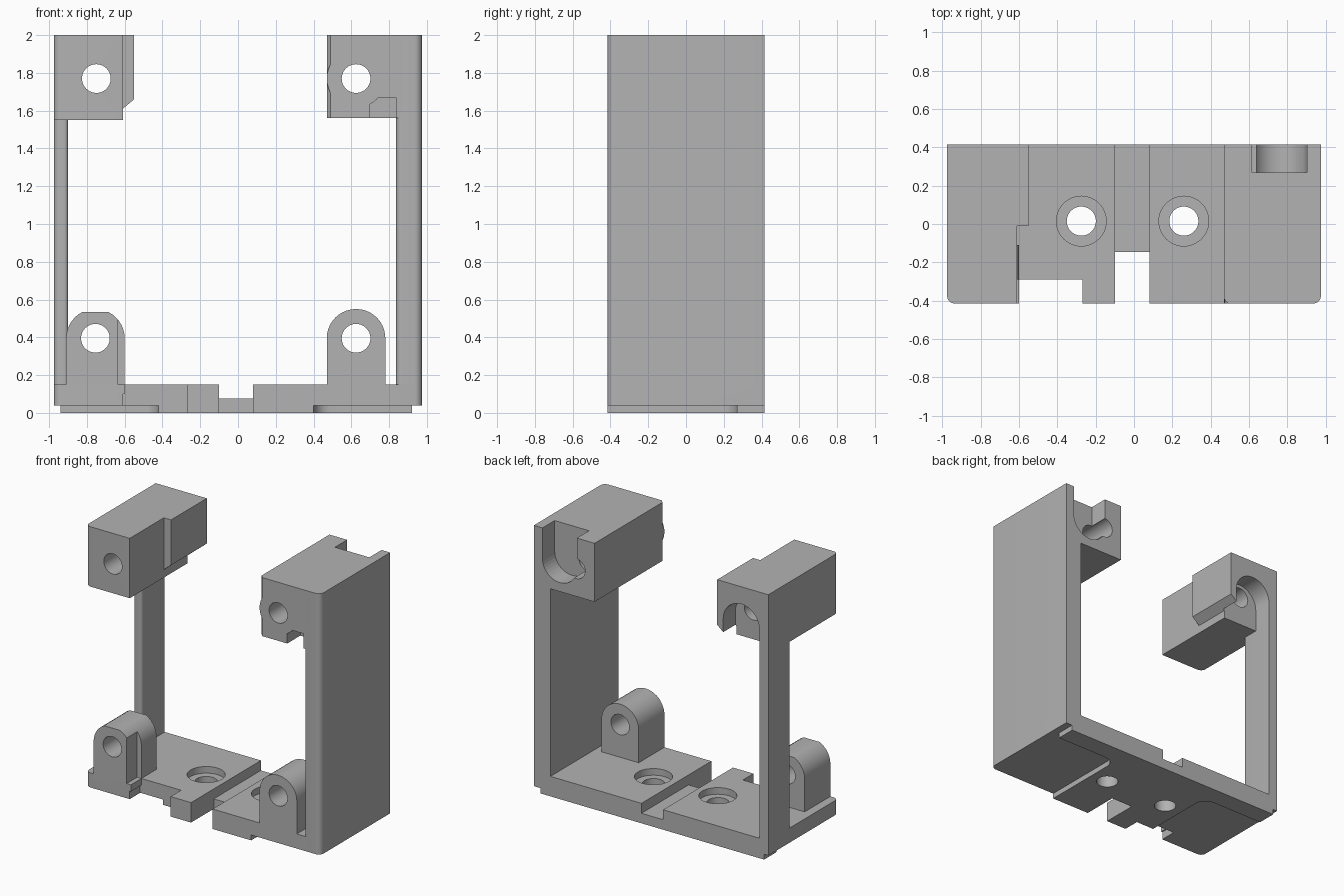
import bpy, bmesh, math
from mathutils import Vector

cube = bpy.data.objects.get("Cube")
if cube:
    bpy.data.objects.remove(cube, do_unlink=True)

grey = bpy.data.materials.new("plain grey")
grey.use_nodes = True
grey.diffuse_color = (0.45, 0.45, 0.45, 1)
grey.node_tree.nodes["Principled BSDF"].inputs["Base Color"].default_value = (0.45, 0.45, 0.45, 1)

L, B = 0.975, 0.415      # half width, half depth
HOLE = 0.076             # bore radius


def rounded(points):
    """Turn (x, y) or (x, y, radius) corners into an outline with arcs."""
    out = []
    n = len(points)
    for i, p in enumerate(points):
        c = Vector(p[:2])
        if len(p) == 2:
            out.append(c)
            continue
        a = (Vector(points[i - 1][:2]) - c).normalized()
        b = (Vector(points[(i + 1) % n][:2]) - c).normalized()
        r = p[2]
        centre = c + (a + b) * r     # right-angled corners
        for k in range(9):
            t = k / 8 * math.pi / 2
            out.append(centre - b * r * math.cos(t) - a * r * math.sin(t))
    return out


def prism(name, points, lo, hi, axis="z"):
    """Extrude an outline along z (outline in x, y) or y (outline in x, z)."""
    bm = bmesh.new()
    place = (lambda p, h: (p[0], p[1], h)) if axis == "z" else (lambda p, h: (p[0], h, p[1]))
    outline = rounded(points)
    low = [bm.verts.new(place(p, lo)) for p in outline]
    high = [bm.verts.new(place(p, hi)) for p in outline]
    bm.faces.new(low)
    bm.faces.new(high)
    for i in range(len(low)):
        j = (i + 1) % len(low)
        bm.faces.new((low[i], low[j], high[j], high[i]))
    bmesh.ops.recalc_face_normals(bm, faces=bm.faces)
    mesh = bpy.data.meshes.new(name)
    bm.to_mesh(mesh)
    bm.free()
    mesh.materials.append(grey)
    ob = bpy.data.objects.new(name, mesh)
    bpy.context.collection.objects.link(ob)
    return ob


def box(name, x0, x1, y0, y1, z0, z1):
    return prism(name, [(x0, y0), (x1, y0), (x1, y1), (x0, y1)], z0, z1)


def disc(x, y, r, n=40):
    return [(x + r * math.cos(2 * math.pi * k / n), y + r * math.sin(2 * math.pi * k / n)) for k in range(n)]


def arch(x, z, r, end, n=20):
    """Half circle on straight legs that run to height end."""
    s = 1 if end < z else -1
    arc = [(x + r * math.cos(math.pi * k / n), z + s * r * math.sin(math.pi * k / n)) for k in range(n + 1)]
    return arc + [(x - r, end), (x + r, end)]


def finish(ob, cutters=()):
    """Apply the cuts, drop the cutters and shade."""
    for c in cutters:
        m = ob.modifiers.new("cut", "BOOLEAN")
        m.operation, m.solver, m.object = "DIFFERENCE", "EXACT", c
    deps = bpy.context.evaluated_depsgraph_get()
    mesh = bpy.data.meshes.new_from_object(ob.evaluated_get(deps))
    ob.modifiers.clear()
    ob.data = mesh
    for c in cutters:
        bpy.data.objects.remove(c, do_unlink=True)
    bpy.ops.object.select_all(action="DESELECT")
    ob.select_set(True)
    bpy.context.view_layer.objects.active = ob
    bpy.ops.object.shade_smooth_by_angle(angle=math.radians(30))


def bore(x, z):
    return prism("bore", disc(x, z, HOLE), -1, 1, "y")


# Base plate with channel, notches, screw holes and stepped underside
base = prism("base_plate", [(-L, -B, 0.04), (L, -B, 0.04), (L, B), (-L, B)], 0, 0.15)
cuts = [
    box("channel", -0.10, 0.08, -1, 1, 0.075, 1),
    box("front_slot", -0.10, 0.08, -1, -0.145, -1, 0.5),
    box("front_notch", -0.61, -0.27, -1, -0.29, -1, 0.5),
]
for x in (-0.275, 0.26):
    cuts.append(prism("screw_hole", disc(x, 0.015, HOLE), -1, 1))
    cuts.append(prism("counterbore", disc(x, 0.015, 0.13), 0.1, 1))
for s in (-1, 1):
    inner, outer = -0.01 + s * 0.41, -0.01 + s * 0.93
    cuts.append(prism("foot_recess", [(inner, -1), (s * 1.2, -1), (s * 1.2, 0.27), (inner, 0.27, 0.09)], -1, 0.04))
    cuts.append(box("edge_step", min(outer, s * 1.3), max(outer, s * 1.3), 0.1, 1, -1, 0.04))
finish(base, cuts)

# Side walls: full depth on the left, a narrow post on the right
finish(prism("left_wall", [(0.837, -B, 0.03), (L, -B, 0.04), (L, B), (0.837, B)], 0.04, 2))
finish(prism("right_post", [(-L, 0.14, 0.035), (-0.9, 0.14, 0.02), (-0.9, B), (-L, B)], 0.04, 2))

# Upper left block: bore, curved pocket at the back, small notch at the front
block = prism("upper_left_block", [(0.47, -0.39), (0.49, -B), (L, -B, 0.04), (L, B), (0.47, B)], 1.56, 2)
pocket = arch(0.76, 1.77, 0.143, 2.2)
finish(block, [
    bore(0.625, 1.77),
    prism("pocket", pocket, 0.27, 1, "y"),
    box("notch", 0.70, 0.837, -1, -0.26, 1, 1.67),
])
finish(prism("upper_left_boss", disc(0.625, 1.77, 0.155), -B, -0.35, "y"), [bore(0.625, 1.77)])
wall = bpy.data.objects["left_wall"]
finish(wall, [prism("pocket", pocket, 0.27, 1, "y")])

# Upper right block with a chamfered inner step and an arched pocket behind
block = prism("upper_right_block", [(-L, -B, 0.04), (-0.61, -B), (-0.61, B), (-L, B)], 1.55, 2)
finish(block, [
    bore(-0.75, 1.77),
    prism("pocket", arch(-0.75, 1.72, 0.15, 1.2), 0.27, 1, "y"),
])
step = prism("upper_right_step", [(-0.61, 1.61), (-0.55, 1.66), (-0.55, 2), (-0.61, 2)], -0.01, B, "y")
finish(step, [prism("pocket", arch(-0.75, 1.72, 0.15, 1.2), 0.27, 1, "y")])

# Lower lugs with round tops
finish(prism("lower_left_lug", arch(0.625, 0.395, 0.155, 0.1), -B, -0.11, "y"), [bore(0.625, 0.395)])
lug = prism("lower_right_lug", arch(-0.755, 0.395, 0.155, 0.1), -B, -0.11, "y")
finish(lug, [
    bore(-0.755, 0.395),
    box("side_relief", -0.635, -0.5, -1, -0.29, 0.15, 1),
    box("flat_top", -1, -0.5, -1, 0, 0.535, 1),
])
